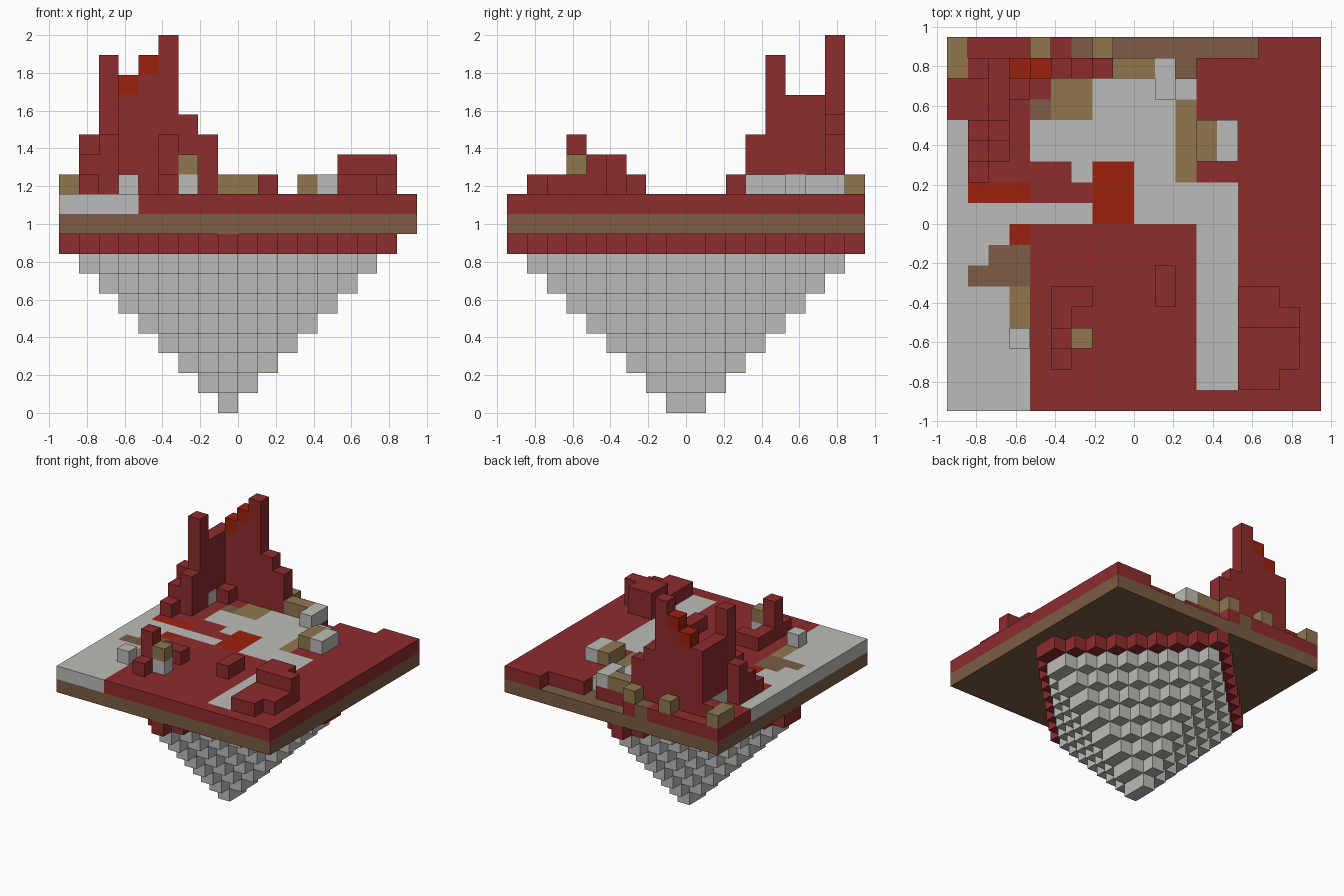
import bpy, bmesh
from mathutils import Vector

if "Cube" in bpy.data.objects:
    bpy.data.objects.remove(bpy.data.objects["Cube"], do_unlink=True)

UNIT = 2 / 19      # edge of one block
HALF = 9           # half the island width in blocks
SURFACE = 10       # layer of the ground surface


def make_material(name, rgb):
    mat = bpy.data.materials.new(name)
    mat.use_nodes = True
    color = (*rgb, 1)
    mat.diffuse_color = color
    mat.node_tree.nodes["Principled BSDF"].inputs["Base Color"].default_value = color
    return mat


RED = make_material("dark red", (.27, .025, .027))
GREY = make_material("pale grey", (.5, .5, .48))
BROWN = make_material("brown", (.2, .108, .06))
TAN = make_material("tan", (.28, .18, .078))
ORANGE = make_material("burnt orange", (.33, .015, .004))

parts = {}         # part name -> {cell: material}
occupied = set()


def put(part, cell, mat):
    parts.setdefault(part, {})[cell] = mat
    occupied.add(cell)


def layer(part, mat, k, columns, rows):
    """Fill a rectangle of blocks in one layer."""
    for i in range(*columns):
        for j in range(*rows):
            put(part, (i, j, k), mat)


def patch(mat, columns, rows):
    """Recolour a rectangle of the ground surface."""
    layer("ground_surface", mat, SURFACE, columns, rows)


def column(part, i, j, *mats):
    """Stack blocks on the ground, one material per block from the bottom up."""
    for h, mat in enumerate(mats, start=1):
        put(part, (i, j, SURFACE + h), mat)


# Tapering diamond-shaped underside, with a red rim on top
for k in range(9):
    for j in range(18):
        reach = k - (j - HALF if j >= HALF else HALF - 1 - j)
        if k == 8:
            layer("underside_rim", RED, k, (8 - reach, 9 + reach), (j, j + 1))
        else:
            layer("underside", GREY, k, (8 - reach, 9 + reach), (j, j + 1))

# Brown earth layer and red ground above it
layer("earth_layer", BROWN, SURFACE - 1, (0, 18), (0, 18))
patch(RED, (0, 18), (0, 18))

# Grey side strip with brown, tan and orange patches
patch(GREY, (0, 4), (0, 10))
patch(GREY, (0, 1), (10, 14))
patch(BROWN, (1, 4), (6, 7))
patch(BROWN, (2, 4), (7, 8))
patch(TAN, (3, 4), (4, 6))
patch(ORANGE, (3, 4), (8, 9))
patch(ORANGE, (1, 4), (10, 11))

# Grey courtyard and winding path
patch(GREY, (4, 11), (12, 14))
patch(GREY, (7, 11), (14, 16))
patch(GREY, (11, 12), (15, 16))
patch(GREY, (9, 11), (11, 12))
patch(GREY, (6, 7), (11, 12))
patch(GREY, (4, 7), (9, 10))
patch(GREY, (9, 14), (9, 11))
patch(GREY, (12, 14), (1, 9))
patch(ORANGE, (7, 9), (9, 12))
patch(TAN, (11, 12), (11, 15))
patch(TAN, (5, 7), (14, 16))
patch(BROWN, (4, 5), (14, 15))
patch(BROWN, (6, 7), (17, 18))

# Dips along the back edge that bare the earth
for cell in [(i, 17, SURFACE) for i in range(8, 15)] + [(11, 16, SURFACE)]:
    del parts["ground_surface"][cell]
    occupied.remove(cell)

# Ruined back wall, stepping up to its peak and down again
for i, height in enumerate((1, 5, 5, 6, 8, 4, 3), start=1):
    column("back_wall", i, 16, *[RED] * height)
column("back_wall", 3, 16, *[RED] * 5, ORANGE)
column("back_wall", 4, 16, *[RED] * 6, ORANGE)

# Ruined side wall with its tower and stepped buttress
column("side_wall", 2, 12, *[RED] * 3)
column("side_wall", 2, 13, *[RED] * 7)
for j in (14, 15):
    column("side_wall", 2, j, GREY, *[RED] * 4)
column("inner_rubble", 3, 15, RED)
for step in range(3):
    column("buttress", 1, 11 + step, *[RED] * (step + 1))

# Loose blocks along the back edge
for i, j in [(0, 16), (0, 17), (4, 17), (7, 17), (8, 16), (9, 16)]:
    column("back_edge_blocks", i, j, TAN)
for j in (15, 16):
    column("grey_back_blocks", 10, j, GREY)

# Two-tone block pair beside the path
for j in (12, 13):
    column("path_blocks", 12, j, TAN)
    column("path_blocks", 13, j, GREY)

# Small ruin in the front yard
column("front_ruin", 3, 3, GREY)
column("front_ruin", 5, 3, RED, RED, RED)
column("front_ruin", 6, 3, GREY, TAN)
for i, j in [(5, 2), (5, 4), (5, 5), (6, 5)]:
    column("front_ruin", i, j, RED)
for j in (5, 6):
    column("yard_blocks", 10, j, RED)

# Low hut remains in the front corner
for i in (14, 15, 16):
    column("corner_ruin", i, 4, RED, RED)
    for j in (2, 3):
        column("corner_ruin", i, j, RED)
for i in (14, 15):
    column("corner_ruin", i, 5, RED, RED)
    column("corner_ruin", i, 1, RED)


def build(name, cells):
    """Make one mesh from the exposed faces of a part's blocks."""
    bm = bmesh.new()
    corners = {}

    def corner(p):
        if p not in corners:
            x, y, z = p
            corners[p] = bm.verts.new(Vector((x - HALF, y - HALF, z)) * UNIT)
        return corners[p]

    used = list(dict.fromkeys(cells.values()))
    for cell, mat in cells.items():
        for axis in range(3):
            u, v = (axis + 1) % 3, (axis + 2) % 3
            for side in (0, 1):
                beside = list(cell)
                beside[axis] += 2 * side - 1
                if tuple(beside) in occupied:
                    continue
                loop = []
                for du, dv in ((0, 0), (1, 0), (1, 1), (0, 1)):
                    p = list(cell)
                    p[axis] += side
                    p[u] += du
                    p[v] += dv
                    loop.append(corner(tuple(p)))
                face = bm.faces.new(loop if side else loop[::-1])
                face.material_index = used.index(mat)
    mesh = bpy.data.meshes.new(name)
    bm.to_mesh(mesh)
    bm.free()
    for mat in used:
        mesh.materials.append(mat)
    bpy.context.collection.objects.link(bpy.data.objects.new(name, mesh))


for part_name, part_cells in parts.items():
    build(part_name, part_cells)
